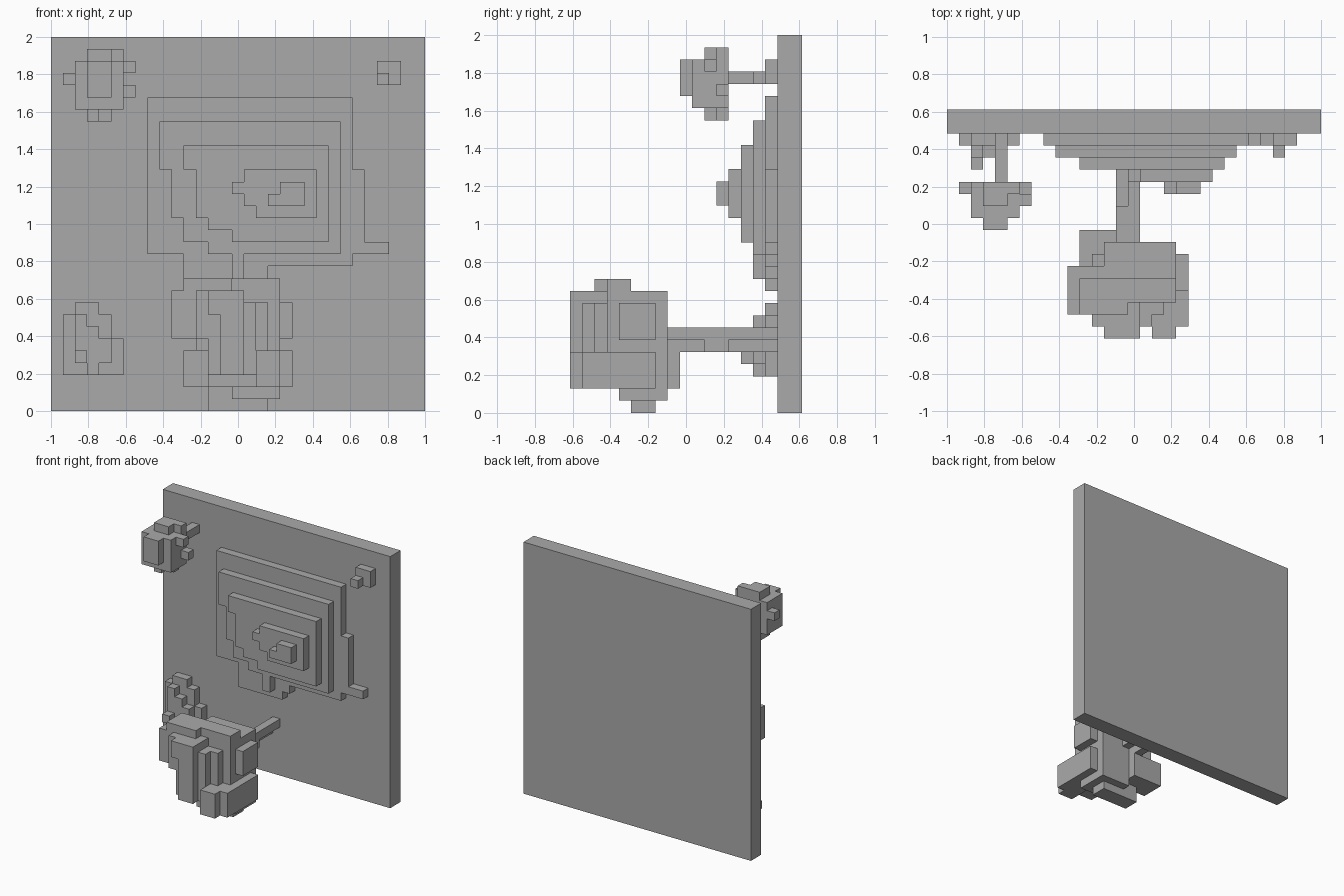
import bpy
import bmesh
from mathutils import Vector

# Everything sits on a cubic grid: x from the left edge, z from the floor,
# and depth counted forwards from the back of the board.
CELLS_WIDE = 31
CELLS_DEEP = 19
UNIT = 2 / CELLS_WIDE

default_cube = bpy.data.objects.get("Cube")
if default_cube:
    bpy.data.objects.remove(default_cube, do_unlink=True)

# One plain grey for the whole model
grey = bpy.data.materials.new("plain grey")
grey.use_nodes = True
grey_colour = (0.4, 0.4, 0.4, 1)
grey.diffuse_color = grey_colour
grey.node_tree.nodes["Principled BSDF"].inputs["Base Color"].default_value = grey_colour


def block(x, depth, z):
    """Return the set of grid cells filled by one box."""
    return {(column, layer, row)
            for column in range(*x)
            for layer in range(*depth)
            for row in range(*z)}


def slab(layer, *rectangles):
    """Return a one-cell-thick layer made of (x, x, z, z) rectangles."""
    cells = set()
    for left, right, bottom, top in rectangles:
        cells |= block((left, right), (layer, layer + 1), (bottom, top))
    return cells


def to_world(corner):
    """Convert a grid corner to model space."""
    x, depth, z = corner
    return Vector((x - CELLS_WIDE / 2, CELLS_DEEP / 2 - depth, z)) * UNIT


def build(name, *pieces):
    """Skin the union of the pieces with only its outer faces."""
    cells = set().union(*pieces)
    mesh_builder = bmesh.new()
    corners = {}

    def vertex(corner):
        if corner not in corners:
            corners[corner] = mesh_builder.verts.new(to_world(corner))
        return corners[corner]

    for cell in cells:
        for axis in range(3):
            for side in (0, 1):
                neighbour = list(cell)
                neighbour[axis] += 1 if side else -1
                if tuple(neighbour) in cells:
                    continue
                loop = []
                for first, second in ((0, 0), (1, 0), (1, 1), (0, 1)):
                    corner = list(cell)
                    corner[axis] += side
                    corner[(axis + 1) % 3] += first
                    corner[(axis + 2) % 3] += second
                    loop.append(vertex(tuple(corner)))
                # The depth axis is mirrored, so the far side is reversed
                if side:
                    loop.reverse()
                mesh_builder.faces.new(loop)

    # Merge the coplanar squares into clean flat faces
    bmesh.ops.dissolve_limit(mesh_builder, angle_limit=0.01,
                             verts=mesh_builder.verts[:],
                             edges=mesh_builder.edges[:])
    mesh = bpy.data.meshes.new(name)
    mesh_builder.to_mesh(mesh)
    mesh_builder.free()
    mesh.materials.append(grey)
    part = bpy.data.objects.new(name, mesh)
    bpy.context.collection.objects.link(part)
    return part


# Upright backing board
build("backing_board",
      block(x=(0, CELLS_WIDE), depth=(0, 2), z=(0, CELLS_WIDE)))

# Stepped central relief, from the widest layer to the small peak
build("central_relief",
      slab(2, (8, 25, 13, 26), (25, 26, 13, 20), (25, 28, 13, 14),
           (11, 25, 12, 13), (11, 18, 11, 12), (11, 17, 10, 11)),
      slab(3, (9, 24, 20, 24), (10, 24, 16, 20), (11, 24, 14, 16),
           (13, 24, 13, 14), (15, 16, 11, 13)),
      slab(4, (11, 23, 20, 22), (12, 23, 16, 20),
           (13, 23, 15, 16), (15, 23, 14, 15)),
      slab(5, (16, 22, 17, 20), (15, 16, 18, 19), (17, 22, 16, 17)),
      slab(6, (19, 21, 17, 19), (18, 19, 17, 18)))

# Small bump in the upper left corner of the board
build("corner_bump",
      slab(2, (27, 29, 27, 29)),
      slab(3, (27, 28, 27, 28)))

# Low stepped mound in the lower right corner of the board
build("lower_mound",
      slab(2, (1, 5, 3, 8), (2, 4, 8, 9), (5, 6, 3, 6)),
      slab(3, (2, 3, 4, 8), (3, 4, 3, 7), (4, 5, 4, 6)),
      slab(4, (2, 3, 4, 5)))

# Small blossom on a straight stem
build("small_blossom_stem",
      block(x=(4, 5), depth=(2, 6), z=(27, 28)))
build("small_blossom",
      block(x=(2, 6), depth=(6, 9), z=(25, 29)),
      block(x=(3, 5), depth=(9, 10), z=(26, 29)),
      block(x=(3, 5), depth=(6, 8), z=(29, 30)),
      block(x=(5, 6), depth=(6, 7), z=(29, 30)),
      block(x=(3, 4), depth=(6, 8), z=(24, 25)),
      block(x=(4, 5), depth=(6, 7), z=(24, 25)),
      block(x=(1, 2), depth=(6, 7), z=(27, 28)),
      block(x=(6, 7), depth=(7, 8), z=(28, 29)),
      block(x=(6, 7), depth=(6, 7), z=(26, 27)))

# Bent stem that carries the large blossom
build("large_blossom_stem",
      block(x=(15, 16), depth=(2, 12), z=(6, 7)),
      block(x=(14, 15), depth=(8, 12), z=(6, 7)),
      block(x=(14, 15), depth=(2, 12), z=(5, 6)),
      block(x=(15, 16), depth=(6, 8), z=(5, 6)))

# Large blossom: core, crown, petals and base
build("large_blossom",
      # core and crown
      block(x=(13, 19), depth=(11, 16), z=(2, 10)),
      block(x=(11, 15), depth=(14, 17), z=(6, 11)),
      block(x=(15, 19), depth=(14, 16), z=(10, 11)),
      block(x=(12, 15), depth=(12, 14), z=(5, 9)),
      # side petals
      block(x=(10, 13), depth=(13, 17), z=(6, 10)),
      block(x=(19, 20), depth=(12, 15), z=(6, 9)),
      block(x=(11, 15), depth=(10, 13), z=(2, 5)),
      block(x=(17, 20), depth=(12, 18), z=(2, 5)),
      block(x=(17, 19), depth=(18, 19), z=(2, 5)),
      # front petals stepping back towards the left
      block(x=(13, 16), depth=(18, 19), z=(8, 10)),
      block(x=(14, 16), depth=(18, 19), z=(3, 8)),
      block(x=(12, 16), depth=(16, 18), z=(6, 10)),
      block(x=(13, 17), depth=(16, 18), z=(3, 9)),
      block(x=(17, 18), depth=(16, 17), z=(5, 9)),
      # base
      block(x=(15, 19), depth=(11, 15), z=(1, 2)),
      block(x=(13, 15), depth=(12, 14), z=(1, 2)),
      block(x=(13, 18), depth=(12, 14), z=(0, 1)))
